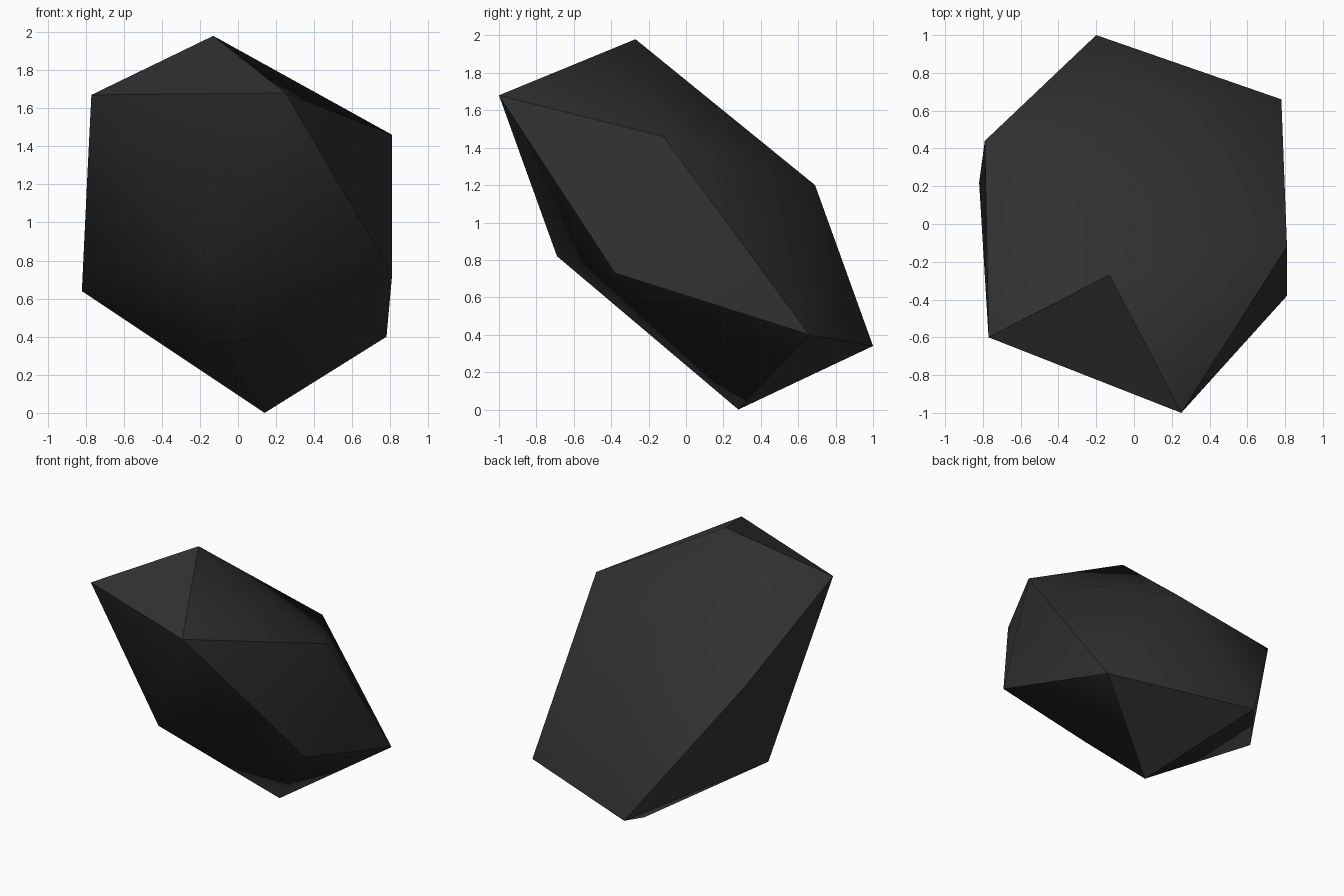
import bpy, bmesh, math

if "Cube" in bpy.data.objects:
    bpy.data.objects.remove(bpy.data.objects["Cube"])

# Single dark stone: a squashed, tilted twenty-sided lump (12 corners, hulled)
corners = [
    (-0.13, -0.27, 1.98), (0.14, 0.28, 0.00),    # top / bottom tips
    (-0.77, -0.60, 1.67), (0.78, 0.66, 0.40),    # front-left shoulder / back-right foot
    (0.25, -1.00, 1.68), (-0.20, 1.00, 0.34),    # front nose / back tail
    (0.81, -0.12, 1.46), (-0.82, 0.22, 0.64),    # side corners
    (0.81, -0.38, 0.73), (-0.79, 0.44, 1.27),
    (0.20, 0.69, 1.20), (-0.16, -0.69, 0.82),    # middle of back / front
]

bm = bmesh.new()
for c in corners:
    bm.verts.new(c)
bmesh.ops.convex_hull(bm, input=bm.verts[:])
bmesh.ops.recalc_face_normals(bm, faces=bm.faces[:])
mesh = bpy.data.meshes.new("rock")
bm.to_mesh(mesh)
bm.free()

rock = bpy.data.objects.new("rock", mesh)
bpy.context.collection.objects.link(rock)

stone = bpy.data.materials.new("dark stone")
stone.diffuse_color = (0.03, 0.03, 0.03, 1)
stone.use_nodes = True
stone.node_tree.nodes["Principled BSDF"].inputs["Base Color"].default_value = stone.diffuse_color
mesh.materials.append(stone)

# Shallow edges blend, steep edges stay crisp
bpy.context.view_layer.objects.active = rock
rock.select_set(True)
bpy.ops.object.shade_smooth_by_angle(angle=math.radians(40))
